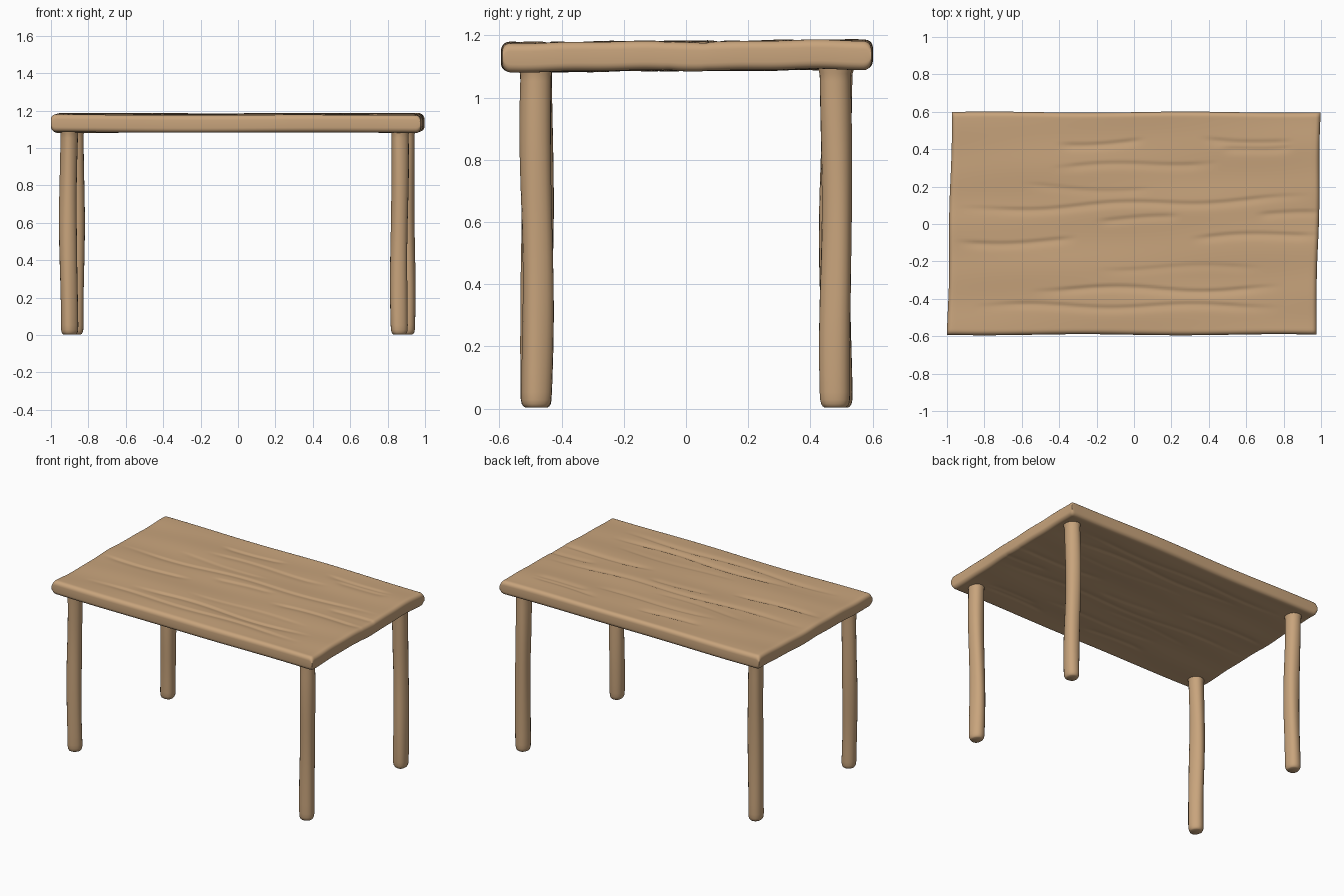
import bpy, bmesh, math

if "Cube" in bpy.data.objects:
    bpy.data.objects.remove(bpy.data.objects["Cube"])

wood = bpy.data.materials.new("light wood")
wood.diffuse_color = (0.578, 0.371, 0.202, 1)
wood.use_nodes = True
wood.node_tree.nodes["Principled BSDF"].inputs["Base Color"].default_value = wood.diffuse_color


def add_object(name, bm):
    bmesh.ops.recalc_face_normals(bm, faces=bm.faces)
    for f in bm.faces:
        f.smooth = True
    mesh = bpy.data.meshes.new(name)
    bm.to_mesh(mesh)
    bm.free()
    mesh.materials.append(wood)
    ob = bpy.data.objects.new(name, mesh)
    bpy.context.collection.objects.link(ob)
    return ob


# Wood grain grooves along x: (y, x start, x end, rise, depth)
GRAIN = [
    (0.43, -0.42, 0.05, 0.01, 0.006), (0.30, -0.45, 0.45, 0.03, 0.005),
    (0.46, 0.35, 0.85, -0.03, 0.005), (0.39, 0.45, 0.85, 0.03, 0.005),
    (0.07, -0.95, 0.95, 0.07, 0.006), (0.02, -0.2, 0.25, 0.01, 0.005),
    (0.05, 0.65, 1.0, 0.0, 0.005), (-0.10, -0.95, -0.3, 0.01, 0.006),
    (-0.08, 0.3, 1.0, 0.03, 0.006), (-0.35, -0.55, 0.8, 0.0, 0.007),
    (-0.44, -0.85, 0.8, 0.0, 0.006), (0.20, -0.6, 0.1, -0.02, 0.003),
    (-0.24, -0.2, 0.7, 0.01, 0.003)]


def groove(x, y):
    total = 0
    for y0, a, b, rise, depth in GRAIN:
        if a < x < b:
            t = (x - a) / (b - a)
            line = y0 + rise * t + 0.012 * math.sin(x * 7 + y0 * 30)
            d = y - line
            fade = min(1, 6 * t, 6 * (1 - t))
            # steep on one side, soft on the other, like carved wood
            total += depth * fade * math.exp(-(d / (0.009 if d > 0 else 0.026)) ** 2)
    return total


def ticks(half, count, r):
    """Grid coordinates with extra lines close to the rounded edges."""
    edge = [r * (1 - math.cos(math.pi / 2 * i / 5)) for i in range(5)]
    inner = [-half + r + 2 * (half - r) * i / count for i in range(count + 1)]
    return [-half + e for e in edge] + inner + [half - e for e in reversed(edge)]


# Table top: slightly sheared slab with rounded rim and carved grain
HX, HY, R = 0.986, 0.595, 0.026
xs, ys = ticks(HX, 90, R), ticks(HY, 120, R)
bm = bmesh.new()
layers = []
for side in (1, -1):
    rows = []
    for x in xs:
        row = []
        for y in ys:
            drop = 0
            for d in (HX - abs(x), HY - abs(y)):
                if d < R:
                    drop += R - math.sqrt(max(0, R * R - (R - d) ** 2))
            wave = 0.002 * math.sin(4 * x + 11 * y) + 0.0015 * math.sin(23 * y - 2 * x)
            cut = groove(x, y if side > 0 else -y) * (1 if side > 0 else 0.7)
            z = 1.134 + side * (0.047 - min(drop, 0.034) - cut) + wave + 0.004 * y / HY
            px = x + 0.012 * y / HY + 0.003 * math.sin(9 * y + 1) * x
            py = y + 0.003 * math.sin(6 * x) * y / HY + 0.003
            row.append(bm.verts.new((px, py, z)))
        rows.append(row)
    for i in range(len(xs) - 1):
        for j in range(len(ys) - 1):
            bm.faces.new((rows[i][j], rows[i + 1][j], rows[i + 1][j + 1], rows[i][j + 1]))
    layers.append(rows)


def rim(rows):
    return (rows[0] + [r[-1] for r in rows[1:]] + rows[-1][-2::-1]
            + [r[0] for r in rows[-2:0:-1]])


top, bottom = rim(layers[0]), rim(layers[1])
for i in range(len(top)):
    bm.faces.new((top[i - 1], top[i], bottom[i], bottom[i - 1]))
add_object("table_top", bm)


# Legs: uneven hand-cut posts with chamfered feet
def leg(name, cx, cy, seed):
    bm = bmesh.new()
    n = 20
    levels = [(0.0, 0.70), (0.004, 0.82), (0.012, 0.92), (0.025, 0.98)]
    levels += [(0.05 + 1.0 * i / 16, 1.0) for i in range(17)]
    levels += [(1.075, 1.02), (1.088, 1.1), (1.11, 1.15)]
    rings = []
    for z, s in levels:
        ox = 0.004 * math.sin(5 * z + seed * 1.7)
        oy = 0.004 * math.sin(6 * z + seed * 2.3 + 1)
        ring = []
        for k in range(n):
            a = 2 * math.pi * k / n
            r = s * (1 + 0.025 * math.cos(4 * a + seed) + 0.025 * math.sin(3 * a + 5 * z + seed)
                     + 0.02 * math.sin(9 * z + seed * 3))
            ring.append(bm.verts.new((cx + ox + 0.046 * r * math.cos(a),
                                      cy + oy + 0.050 * r * math.sin(a), z + 0.003)))
        rings.append(ring)
    for lo, hi in zip(rings, rings[1:]):
        for k in range(n):
            bm.faces.new((lo[k - 1], lo[k], hi[k], hi[k - 1]))
    bm.faces.new(rings[0])
    bm.faces.new(rings[-1])
    add_object(name, bm)


leg("front_left_leg", -0.905, -0.48, 1)
leg("front_right_leg", 0.863, -0.48, 2)
leg("back_left_leg", -0.868, 0.482, 3)
leg("back_right_leg", 0.900, 0.482, 4)
